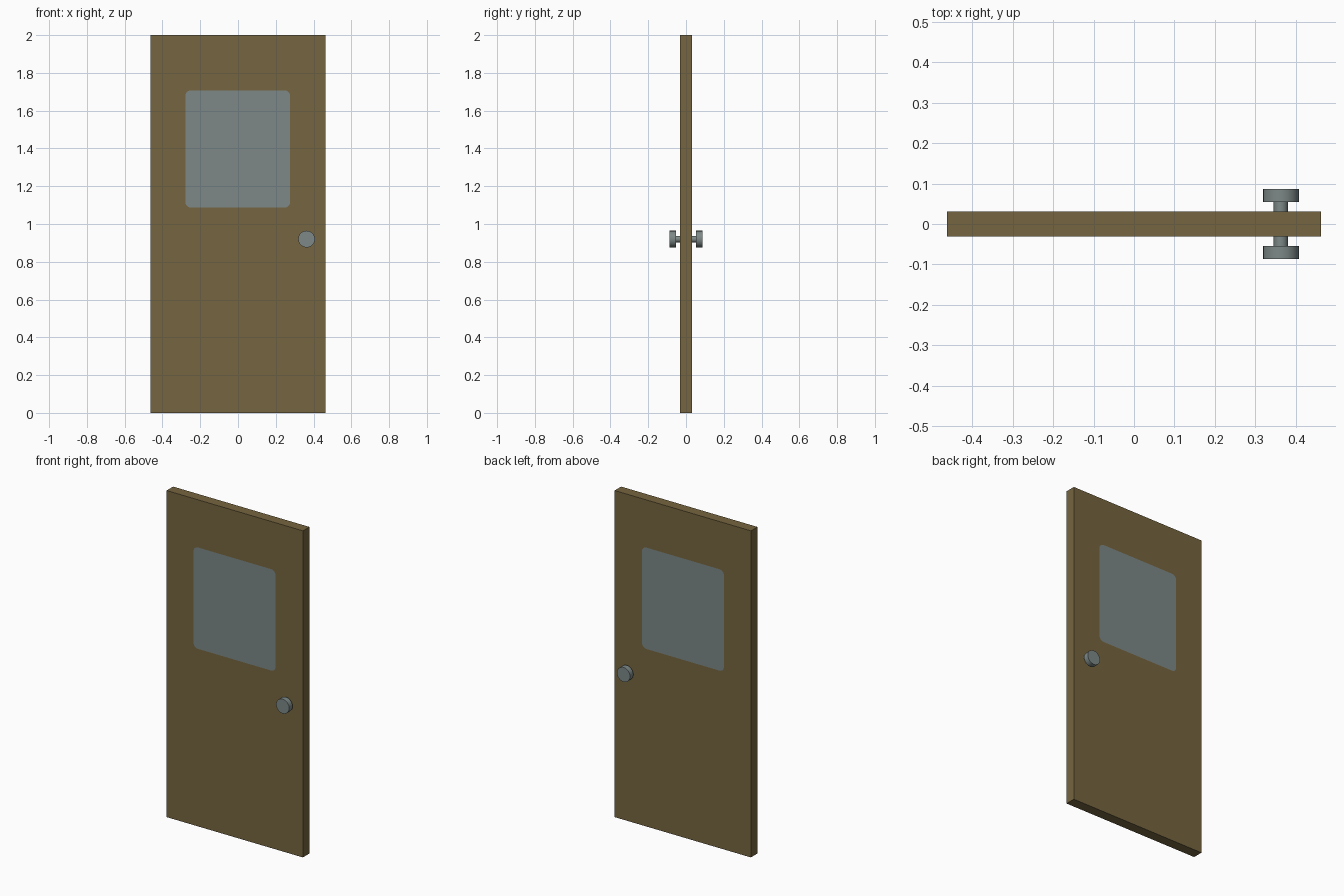
import bpy, bmesh, math

if "Cube" in bpy.data.objects:
    bpy.data.objects.remove(bpy.data.objects["Cube"])

W, H, T = 0.462, 2.0, 0.0315          # half width, height, half thickness


def material(name, rgb):
    m = bpy.data.materials.new(name)
    m.diffuse_color = (*rgb, 1)
    m.use_nodes = True
    m.node_tree.nodes["Principled BSDF"].inputs["Base Color"].default_value = m.diffuse_color
    return m


wood = material("brown_wood", (0.18, 0.13, 0.05))
grey = material("blue_grey", (0.205, 0.25, 0.245))


def finish(bm, name, mats):
    """Turn a front half (y <= 0) into an object mirrored to the back."""
    me = bpy.data.meshes.new(name)
    bm.to_mesh(me)
    bm.free()
    ob = bpy.data.objects.new(name, me)
    bpy.context.collection.objects.link(ob)
    for m in mats:
        me.materials.append(m)
    mod = ob.modifiers.new("front_back", 'MIRROR')
    mod.use_axis = (False, True, False)
    return ob


def loop(bm, pts):
    vs = [bm.verts.new((x, -T, z)) for x, z in pts]
    es = [bm.edges.new((vs[i - 1], vs[i])) for i in range(len(vs))]
    return vs, es


# Door slab with a flush, rounded window set into the panel
bm = bmesh.new()
outer, outer_edges = loop(bm, [(-W, 0), (W, 0), (W, H), (-W, H)])
x0, x1, z0, z1, r, n = -0.279, 0.276, 1.087, 1.708, 0.03, 5
pts = []
for k, (cx, cz) in enumerate([(x1 - r, z1 - r), (x0 + r, z1 - r),
                              (x0 + r, z0 + r), (x1 - r, z0 + r)]):
    for i in range(n + 1):
        a = math.pi / 2 * (k + i / n)
        pts.append((cx + r * math.cos(a), cz + r * math.sin(a)))
inner, inner_edges = loop(bm, pts)
bmesh.ops.triangle_fill(bm, edges=outer_edges + inner_edges,
                        use_beauty=True, normal=(0, -1, 0))
glass = bm.faces.new(inner)
glass.material_index = 1
mid = [bm.verts.new((v.co.x, 0, v.co.z)) for v in outer]
for i in range(4):
    bm.faces.new((outer[i - 1], outer[i], mid[i], mid[i - 1]))
bmesh.ops.recalc_face_normals(bm, faces=bm.faces)
glass.normal_update()
if glass.normal.y > 0:
    bmesh.ops.reverse_faces(bm, faces=bm.faces)
finish(bm, "door_panel", [wood, grey])

# Round knob on a thin stem, turned from a profile of (radius, y)
bm = bmesh.new()
kx, kz, sides = 0.363, 0.92, 20
profile = [(0.0175, -T), (0.0175, -0.054), (0.0445, -0.054), (0.0445, -0.0865)]
rings = [[bm.verts.new((kx + rad * math.cos(2 * math.pi * i / sides), y,
                        kz + rad * math.sin(2 * math.pi * i / sides)))
          for i in range(sides)] for rad, y in profile]
for a, b in zip(rings, rings[1:]):
    for i in range(sides):
        bm.faces.new((a[i - 1], a[i], b[i], b[i - 1]))
cap = bm.faces.new(rings[-1])
bmesh.ops.recalc_face_normals(bm, faces=bm.faces)
cap.normal_update()
if cap.normal.y > 0:
    bmesh.ops.reverse_faces(bm, faces=bm.faces)
knob = finish(bm, "door_knobs", [grey])
bpy.ops.object.select_all(action='DESELECT')
knob.select_set(True)
bpy.context.view_layer.objects.active = knob
bpy.ops.object.shade_smooth_by_angle(angle=math.radians(35))
